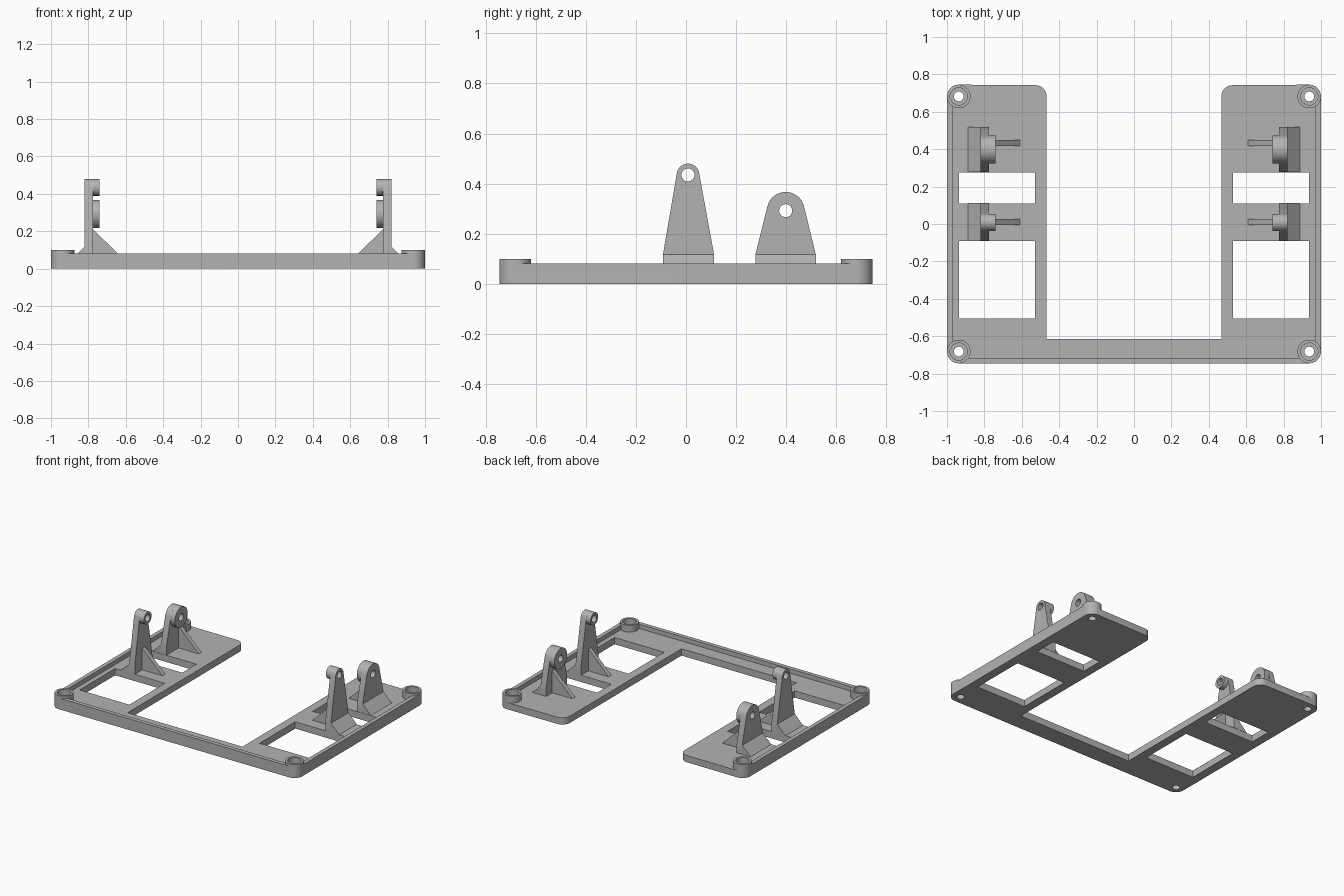
import bpy
import math
from mathutils import Matrix, Vector

cube = bpy.data.objects.get("Cube")
if cube:
    bpy.data.objects.remove(cube, do_unlink=True)

grey = bpy.data.materials.new("mid_grey")
grey.use_nodes = True
grey.diffuse_color = (0.45, 0.45, 0.45, 1)
grey.node_tree.nodes["Principled BSDF"].inputs["Base Color"].default_value = grey.diffuse_color

FLOOR, RIM, BOSS = 0.05, 0.082, 0.10
BX, BY, BR = 0.937, 0.682, 0.063          # screw boss centres and radius
HOLE = 0.026
FLAT = Matrix.Identity(4)
SIDE = Matrix(((0, 0, 1, 0), (1, 0, 0, 0), (0, 1, 0, 0), (0, 0, 0, 1)))   # profile in YZ
FACE = Matrix.Rotation(math.pi / 2, 4, 'X')                              # profile in XZ


def arc(cx, cy, r, a0, a1, n=10):
    """Points on an arc, angles in degrees."""
    angles = [math.radians(a0 + (a1 - a0) * i / n) for i in range(n + 1)]
    return [(cx + r * math.cos(a), cy + r * math.sin(a)) for a in angles]


def circle(cx, cy, r, n=40):
    return arc(cx, cy, r, 0, 360, n)[:-1]


def rect(x0, x1, y0, y1):
    return [(x0, y0), (x1, y0), (x1, y1), (x0, y1)]


def slab(name, loops, lo, hi, frame=FLAT, mirror=False):
    """Extrude an outline with holes between two depths."""
    curve = bpy.data.curves.new(name, 'CURVE')
    curve.dimensions = '2D'
    curve.fill_mode = 'BOTH'
    curve.extrude = (hi - lo) / 2
    for loop in loops:
        spline = curve.splines.new('POLY')
        spline.points.add(len(loop) - 1)
        for point, (x, y) in zip(spline.points, loop):
            point.co = (x, y, 0, 1)
        spline.use_cyclic_u = True
    obj = bpy.data.objects.new(name, curve)
    bpy.context.collection.objects.link(obj)
    bpy.ops.object.select_all(action='DESELECT')
    bpy.context.view_layer.objects.active = obj
    obj.select_set(True)
    bpy.ops.object.convert(target='MESH')
    obj = bpy.context.object
    obj.data.transform(frame @ Matrix.Translation((0, 0, (lo + hi) / 2)))
    # Weld caps to walls and keep normals outward
    bpy.ops.object.mode_set(mode='EDIT')
    bpy.ops.mesh.select_all(action='SELECT')
    bpy.ops.mesh.remove_doubles(threshold=0.0001)
    bpy.ops.mesh.normals_make_consistent(inside=False)
    bpy.ops.object.mode_set(mode='OBJECT')
    bpy.ops.object.shade_smooth_by_angle(angle=math.radians(30))
    obj.data.materials.clear()
    obj.data.materials.append(grey)
    if mirror:
        obj.modifiers.new("mirror", 'MIRROR')
    return obj


# U-shaped base with rounded corners, windows and screw holes
half = (arc(BX, -BY, BR, -90, 0) + arc(BX, BY, BR, 0, 90)
        + arc(0.527, BY, 0.06, 90, 180) + [(0.467, -0.615)])
outline = half + [(-x, y) for x, y in reversed(half)]
cutouts = []
for s in (-1, 1):
    cutouts += [rect(s * 0.53, s * 0.935, 0.11, 0.275),
                rect(s * 0.53, s * 0.935, -0.505, -0.092)]
    cutouts += [circle(s * BX, y, HOLE) for y in (-BY, BY)]
slab("base_plate", [outline] + cutouts, 0, FLOOR)

# Raised screw bosses with open cups
for label, y in (("front", -BY), ("back", BY)):
    slab(label + "_screw_bosses", [circle(BX, y, BR), circle(BX, y, 0.046)],
         FLOOR, BOSS, mirror=True)


# Rim walls running from boss to boss
def rim(name, start, length, turn, mirror=False):
    end = arc(0, 0, 0.055, 90, 37)
    loop = [(0, BR)] + end + [(length - x, y) for x, y in reversed(end)] + [(length, BR)]
    frame = Matrix.Translation(start) @ Matrix.Rotation(math.radians(turn), 4, 'Z')
    slab(name, [loop], FLOOR, RIM, frame, mirror)


rim("side_rims", (BX, BY, 0), 2 * BY, -90, mirror=True)
rim("front_rim", (BX, -BY, 0), 2 * BX, 180)


# Upright bracket: tapered plate, pivot boss, outer foot and inner rib
def bracket(label, y0, y1, cy, cz, r, rib_y):
    foot = 0.117
    centre = Vector((cy, cz))

    def tangent(y, side):
        d = Vector((y, foot)) - centre
        return math.degrees(math.atan2(d.y, d.x) + side * math.acos(r / d.length))

    a0, a1 = tangent(y1, 1), tangent(y0, -1) % 360
    eye = circle(cy, cz, HOLE)
    profile = [(y0, FLOOR), (y1, FLOOR), (y1, foot)] + arc(cy, cz, r, a0, a1, 28) + [(y0, foot)]
    slab(label + "_bracket_plates", [profile, eye], 0.775, 0.82, SIDE, True)
    slab(label + "_pivot_bosses", [circle(cy, cz, r), eye], 0.74, 0.775, SIDE, True)
    slab(label + "_bracket_feet", [[(0.82, FLOOR), (0.887, FLOOR), (0.82, foot)]],
         -y1, -y0, FACE, True)
    slab(label + "_bracket_ribs", [[(0.61, FLOOR), (0.775, FLOOR), (0.775, 0.21)]],
         -rib_y - 0.016, -rib_y + 0.016, FACE, True)


bracket("front", -0.092, 0.112, 0.008, 0.435, 0.045, 0.01)
bracket("back", 0.277, 0.518, 0.398, 0.292, 0.075, 0.432)
